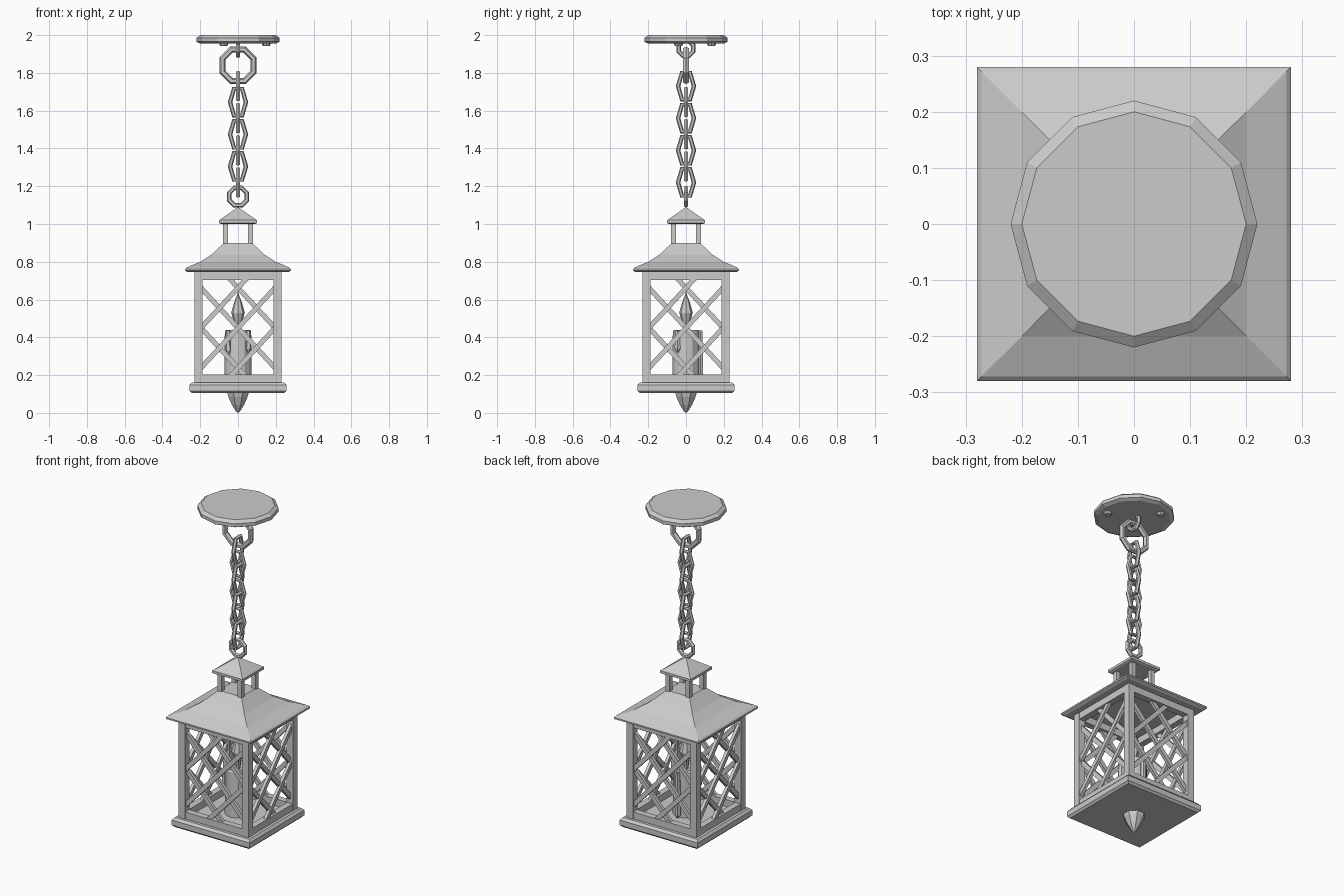
import bpy, bmesh
from math import pi, sin, cos, atan, sqrt
from mathutils import Matrix, Vector

if "Cube" in bpy.data.objects:
    bpy.data.objects.remove(bpy.data.objects["Cube"])

GREY = (0.6, 0.6, 0.6, 1)
metal = bpy.data.materials.new("plain_grey")
metal.use_nodes = True
metal.diffuse_color = GREY
metal.node_tree.nodes["Principled BSDF"].inputs["Base Color"].default_value = GREY


def finish(name, bm):
    bmesh.ops.recalc_face_normals(bm, faces=bm.faces)
    mesh = bpy.data.meshes.new(name)
    bm.to_mesh(mesh)
    bm.free()
    mesh.materials.append(metal)
    obj = bpy.data.objects.new(name, mesh)
    bpy.context.scene.collection.objects.link(obj)
    return obj


def loft(name, profile, sides, phase=0.0, at=(0, 0)):
    """Stack regular polygons of (radius, height) into a closed solid."""
    bm = bmesh.new()
    rings = [[bm.verts.new((at[0] + r * cos(phase + 2 * pi * i / sides),
                            at[1] + r * sin(phase + 2 * pi * i / sides), z))
              for i in range(sides)] for r, z in profile]
    for a, b in zip(rings, rings[1:]):
        for i in range(sides):
            j = (i + 1) % sides
            bm.faces.new((a[i], a[j], b[j], b[i]))
    bm.faces.new(rings[0])
    bm.faces.new(rings[-1])
    bmesh.ops.remove_doubles(bm, verts=bm.verts, dist=0.0005)
    return finish(name, bm)


def square(name, profile):
    """Square stack given as (half width, height)."""
    return loft(name, [(w * sqrt(2), z) for w, z in profile], 4, pi / 4)


def ring(name, z, rx, rz, wire, segments, phase=0.0, turned=False):
    """Faceted wire loop standing upright, in the xz or yz plane."""
    bm = bmesh.new()
    loops = []
    for i in range(segments):
        a = phase + 2 * pi * i / segments
        out = Vector((cos(a) / rx, 0, sin(a) / rz)).normalized()
        centre = Vector((rx * cos(a), 0, rz * sin(a)))
        loops.append([bm.verts.new(centre + wire * (cos(b) * out + sin(b) * Vector((0, 1, 0))))
                      for b in [2 * pi * k / 6 for k in range(6)]])
    for i in range(segments):
        p, q = loops[i], loops[(i + 1) % segments]
        for k in range(6):
            m = (k + 1) % 6
            bm.faces.new((p[k], p[m], q[m], q[k]))
    turn = Matrix.Rotation(pi / 2 if turned else 0, 4, 'Z')
    bm.transform(Matrix.Translation((0, 0, z)) @ turn)
    return finish(name, bm)


def add_box(bm, centre, size, tilt=0.0):
    m = (Matrix.Translation(centre) @ Matrix.Rotation(tilt, 4, 'Y')
         @ Matrix.Diagonal((*size, 1)))
    bmesh.ops.create_cube(bm, size=1, matrix=m)


# Ceiling plate with two screws
loft("ceiling_plate", [(0.2, 1.955), (0.22, 1.965), (0.22, 1.985), (0.2, 2.0)], 12)
for x, y in ((-0.075, 0.135), (0.15, -0.04)):
    loft("plate_screw", [(0.018, 1.942), (0.023, 1.95), (0.023, 1.96)], 8, at=(x, y))

# Chain
ring("ceiling_hook", 1.93, 0.042, 0.042, 0.013, 8, pi / 8, True)
ring("large_ring", 1.84, 0.09, 0.09, 0.017, 8, pi / 8)
for i in range(7):
    ring("chain_link", 1.73 - 0.085 * i, 0.042, 0.084, 0.012, 6, turned=i % 2 == 0)
ring("lower_ring", 1.145, 0.05, 0.05, 0.013, 8, pi / 8)

# Vent cap on four short posts
square("vent_cap", [(0.09, 1.0), (0.1, 1.005), (0.1, 1.02), (0.0, 1.09)])
bm = bmesh.new()
for sx in (-1, 1):
    for sy in (-1, 1):
        add_box(bm, (sx * 0.066, sy * 0.066, 0.95), (0.026, 0.026, 0.12))
finish("vent_posts", bm)

# Flared roof
square("roof", [(0.265, 0.745), (0.28, 0.753), (0.28, 0.762), (0.272, 0.77),
                (0.2, 0.8), (0.14, 0.838), (0.075, 0.9)])

# Corner posts
bm = bmesh.new()
for sx in (-1, 1):
    for sy in (-1, 1):
        add_box(bm, (sx * 0.209, sy * 0.209, 0.453), (0.042, 0.042, 0.594))
finish("corner_posts", bm)

# Rails and crossed slats on each side
for side in range(4):
    spin = Matrix.Rotation(side * pi / 2, 4, 'Z')
    bm = bmesh.new()
    for z in (0.18, 0.727):
        add_box(bm, (0, -0.209, z), (0.39, 0.038, 0.045))
    bm.transform(spin)
    finish("side_rails", bm)

    bm = bmesh.new()
    for lean in (-1, 1):
        for k in (-1, 0, 1):
            add_box(bm, (0, -0.209 + lean * 0.004, 0.45 + k * 0.212),
                    (0.9, 0.018, 0.026), lean * atan(1.08))
    # Trim the slats so that they end inside the frame
    for point, normal in (((0.2, 0, 0), (1, 0, 0)), ((-0.2, 0, 0), (-1, 0, 0)),
                          ((0, 0, 0.72), (0, 0, 1)), ((0, 0, 0.185), (0, 0, -1))):
        bmesh.ops.bisect_plane(bm, geom=bm.verts[:] + bm.edges[:] + bm.faces[:],
                               plane_co=point, plane_no=normal, clear_outer=True)
    bm.transform(spin)
    finish("lattice_slats", bm)

# Base slab and hanging point below it
square("base", [(0.245, 0.105), (0.257, 0.117), (0.257, 0.148), (0.245, 0.162)])
loft("base_finial", [(0.062, 0.11), (0.055, 0.085), (0.036, 0.045), (0.012, 0.008), (0.0, 0.0)], 8, pi / 8)

# Candle, wax drips and flame
loft("candle", [(0.072, 0.16), (0.07, 0.43), (0.064, 0.44), (0.052, 0.43), (0.0, 0.425)], 12)
for x, y, low in ((-0.052, -0.05, 0.31), (0.055, -0.045, 0.32), (0.0, 0.076, 0.16)):
    loft("wax_drip", [(0.006, low), (0.018, low + 0.02), (0.014, 0.4), (0.012, 0.435)], 6, at=(x, y))
loft("flame", [(0.012, 0.42), (0.018, 0.47), (0.036, 0.53), (0.022, 0.58), (0.0, 0.64)], 8)
